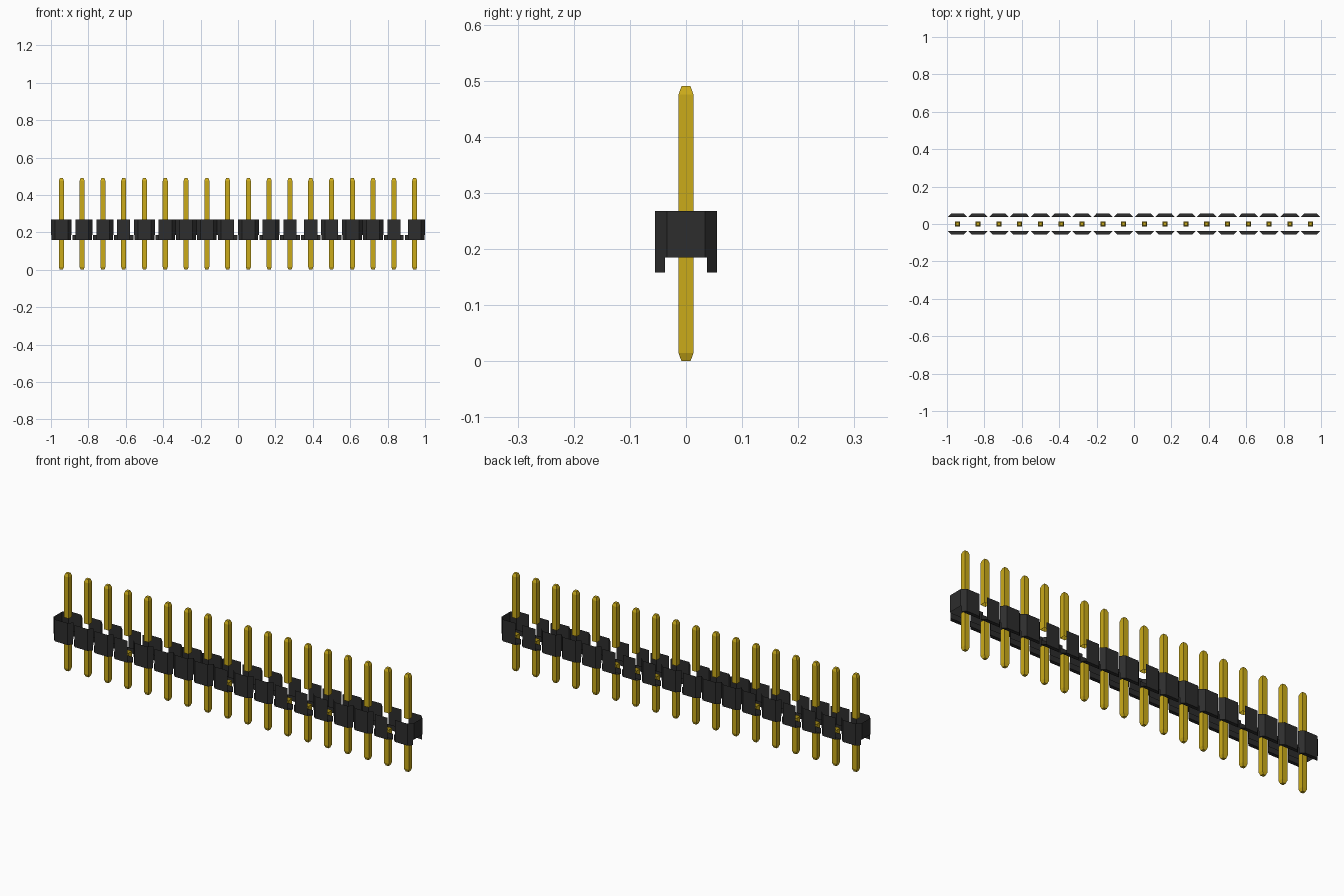
import bpy
import bmesh

if "Cube" in bpy.data.objects:
    bpy.data.objects.remove(bpy.data.objects["Cube"])

COUNT = 18
PITCH = 2 / COUNT
HALF = PITCH / 2
FLAT = 0.035                 # half width of each flat outer face
DEPTH, RAIL, CAP = 0.055, 0.037, 0.034   # outer face, rail inside, end cap
LOW, SHELF, HIGH, TIP = 0.158, 0.185, 0.268, 0.49
# Segments whose chamfered corners are open, by side
OPEN = {-1: {2, 3, 4, 6, 11, 12, 13, 17, 18}, 1: {4, 9, 12, 13, 14, 17}}


def material(name, colour):
    m = bpy.data.materials.new(name)
    m.use_nodes = True
    m.diffuse_color = colour
    bsdf = next(n for n in m.node_tree.nodes if n.type == "BSDF_PRINCIPLED")
    bsdf.inputs["Base Color"].default_value = colour
    return m


black = material("black plastic", (0.026, 0.026, 0.026, 1))
gold = material("gold metal", (0.60, 0.41, 0.01, 1))


def face(bm, points, outward):
    f = bm.faces.new([bm.verts.new(p) for p in points])
    f.normal_update()
    if sum(a * b for a, b in zip(f.normal, outward)) < 0:
        f.normal_flip()


def wall(bm, a, b, low, high, outward):
    face(bm, [(*a, low), (*b, low), (*b, high), (*a, high)], outward)


def finish(bm, name, mat):
    bmesh.ops.remove_doubles(bm, verts=bm.verts, dist=0.00001)
    mesh = bpy.data.meshes.new(name)
    bm.to_mesh(mesh)
    bm.free()
    mesh.materials.append(mat)
    obj = bpy.data.objects.new(name, mesh)
    bpy.context.collection.objects.link(obj)
    return obj


# Housing segments: thin front and back walls on rails, open above and below
rail_end = HALF - (HALF - FLAT) * (RAIL - CAP) / (DEPTH - CAP)
for i in range(1, COUNT + 1):
    cx = -1 + (i - 0.5) * PITCH
    bm = bmesh.new()
    for s in (-1, 1):
        out = (0, s, 0)
        wall(bm, (cx - FLAT, s * DEPTH), (cx + FLAT, s * DEPTH), LOW, HIGH, out)
        # Rail inner wall and underside
        wall(bm, (cx - rail_end, s * RAIL), (cx + rail_end, s * RAIL),
             LOW, SHELF, (0, -s, 0))
        face(bm, [(cx - FLAT, s * DEPTH, LOW), (cx + FLAT, s * DEPTH, LOW),
                  (cx + rail_end, s * RAIL, LOW), (cx - rail_end, s * RAIL, LOW)],
             (0, 0, -1))
        # Chamfered corners
        for side in (-1, 1):
            if i in OPEN[side]:
                continue
            outer = (cx + side * FLAT, s * DEPTH)
            middle = (cx + side * rail_end, s * RAIL)
            inner = (cx + side * HALF, s * CAP)
            wall(bm, outer, middle, LOW, HIGH, (side, s, 0))
            wall(bm, middle, inner, SHELF, HIGH, (side, s, 0))
    # End caps
    for side, last in ((-1, 1), (1, COUNT)):
        if i == last:
            x = cx + side * HALF
            wall(bm, (x, -CAP), (x, CAP), SHELF, HIGH, (side, 0, 0))
    finish(bm, f"housing_segment_{i}", black)


# Pins: square upper and lower lengths with tapered tips
def pin_length(name, start, shoulder, end):
    bm = bmesh.new()
    rings = []
    for z, r in ((start, 0.0135), (shoulder, 0.0135), (end, 0.008)):
        rings.append([bm.verts.new((x * r, y * r, z))
                      for x, y in ((-1, -1), (1, -1), (1, 1), (-1, 1))])
    for a, b in zip(rings, rings[1:]):
        for k in range(4):
            n = (k + 1) % 4
            bm.faces.new((a[k], a[n], b[n], b[k]))
    bm.faces.new(rings[-1])
    if end < start:
        bmesh.ops.reverse_faces(bm, faces=bm.faces)
    return finish(bm, name, gold)


for label, start, shoulder, end in (("upper_pin", HIGH, TIP - 0.015, TIP),
                                    ("lower_pin", SHELF, 0.015, 0)):
    first = pin_length(f"{label}_1", start, shoulder, end)
    first.location.x = -1 + HALF
    for i in range(1, COUNT):
        pin = bpy.data.objects.new(f"{label}_{i + 1}", first.data)
        pin.location.x = -1 + HALF + i * PITCH
        bpy.context.collection.objects.link(pin)
